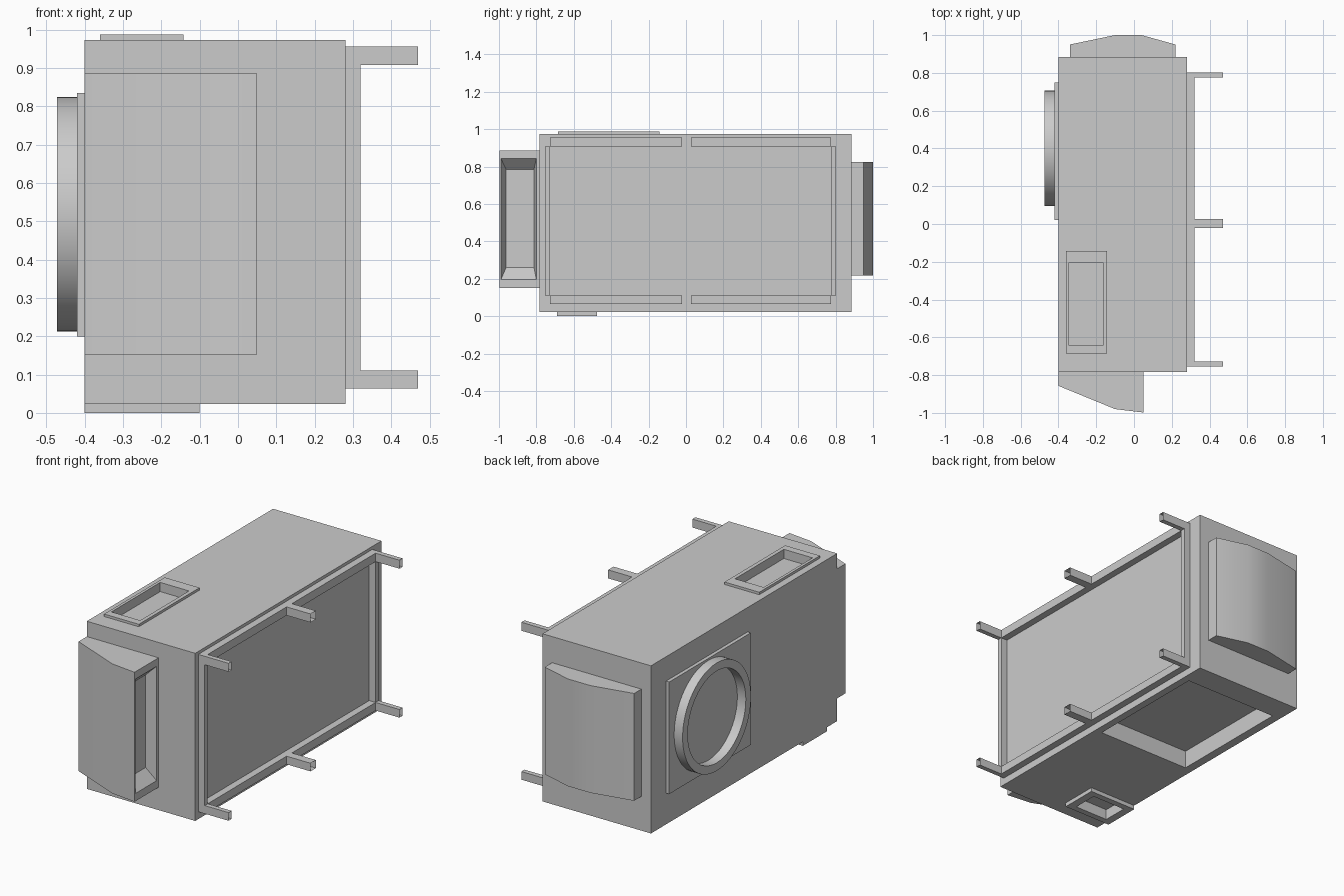
import bpy, bmesh, math
from mathutils import Vector, Matrix

if "Cube" in bpy.data.objects:
    bpy.data.objects.remove(bpy.data.objects["Cube"])


def finish(name, bm):
    bmesh.ops.recalc_face_normals(bm, faces=bm.faces[:])
    me = bpy.data.meshes.new(name)
    bm.to_mesh(me)
    bm.free()
    ob = bpy.data.objects.new(name, me)
    bpy.context.collection.objects.link(ob)
    return ob


def box(name, x0, x1, y0, y1, z0, z1, open_right=False):
    bm = bmesh.new()
    bmesh.ops.create_cube(bm, size=1)
    for v in bm.verts:
        v.co = (x1 if v.co.x > 0 else x0, y1 if v.co.y > 0 else y0, z1 if v.co.z > 0 else z0)
    if open_right:
        ends = [f for f in bm.faces if all(abs(v.co.x - x1) < 1e-5 for v in f.verts)]
        bmesh.ops.delete(bm, geom=ends, context='FACES_ONLY')
    return finish(name, bm)


def hood(name, profile, z0, z1):
    bm = bmesh.new()
    face = bm.faces.new([bm.verts.new((x, y, z0)) for x, y in profile])
    new = bmesh.ops.extrude_face_region(bm, geom=[face])['geom']
    bmesh.ops.translate(bm, vec=(0, 0, z1 - z0),
                        verts=[g for g in new if isinstance(g, bmesh.types.BMVert)])
    return finish(name, bm)


def smooth(ob):
    bpy.ops.object.select_all(action='DESELECT')
    ob.select_set(True)
    bpy.context.view_layer.objects.active = ob
    bpy.ops.object.shade_smooth_by_angle(angle=math.radians(30))


def cut(ob, cutter):
    cutter.hide_render = True
    cutter.hide_viewport = True
    m = ob.modifiers.new("cut", 'BOOLEAN')
    m.operation = 'DIFFERENCE'
    m.solver = 'EXACT'
    m.object = cutter


# main housing with the bottom cavity
body = box("housing", -0.40, 0.28, -0.783, 0.885, 0.023, 0.973)
cut(body, box("cavity_cutter", -0.35, 0.237, 0.013, 0.74, -0.1, 0.125))

# raised rims with recessed pockets on top and bottom
top = box("top_rim", -0.36, -0.142, -0.685, -0.142, 0.973, 0.987)
top_cut = box("top_pocket_cutter", -0.344, -0.164, -0.642, -0.205, 0.935, 1.1)
low = box("bottom_rim", -0.40, -0.10, -0.69, -0.475, 0.0, 0.023)
low_cut = box("bottom_pocket_cutter", -0.355, -0.145, -0.655, -0.51, -0.1, 0.06)
for rim, cutter in ((top, top_cut), (low, low_cut)):
    cut(rim, cutter)
    cut(body, cutter)

# front hood with a funnel opening on its right side
front = hood("front_hood", [(-0.40, -0.783), (-0.40, -0.857), (-0.10, -0.98),
                            (0.05, -0.998), (0.05, -0.783)], 0.152, 0.886)
smooth(front)
funnel = box("funnel_cutter", -0.01, 0.05, -0.99, -0.80, 0.195, 0.845)
for v in funnel.data.vertices:
    if v.co.x < 0:
        v.co.y = -0.962 if v.co.y < -0.9 else -0.813
        v.co.z = 0.26 if v.co.z < 0.5 else 0.785
    else:
        v.co.x = 0.051
cut(front, funnel)

# back hood
smooth(hood("back_hood", [(-0.34, 0.885), (-0.34, 0.95), (-0.10, 1.0), (0.04, 1.0),
                          (0.22, 0.95), (0.22, 0.885)], 0.217, 0.825))

# left side plate and round collar
box("side_plate", -0.42, -0.40, 0.02, 0.75, 0.20, 0.835)
bm = bmesh.new()
centre = Vector((0, 0.40, 0.518))
ring = [bm.verts.new((x, 0.40 + r, 0.518))
        for x, r in ((-0.42, 0.26), (-0.473, 0.26), (-0.473, 0.306), (-0.42, 0.306))]
edges = [bm.edges.new((ring[i], ring[(i + 1) % 4])) for i in range(4)]
bmesh.ops.spin(bm, geom=ring + edges, cent=centre, axis=(1, 0, 0),
               angle=2 * math.pi, steps=64)
bmesh.ops.remove_doubles(bm, verts=bm.verts[:], dist=1e-4)
smooth(finish("round_collar", bm))

# right side frame: upright posts, rails and open tube legs
for side, y0, y1 in (("front", -0.755, -0.728), ("back", 0.775, 0.803)):
    box(side + "_post", 0.28, 0.32, y0, y1, 0.11, 0.908)
for level, z0, z1 in (("lower", 0.064, 0.11), ("upper", 0.908, 0.956)):
    for side, y0, y1 in (("front", -0.728, -0.022), ("back", 0.026, 0.775)):
        box(f"{level}_{side}_rail", 0.28, 0.32, y0, y1, z0, z1)
    for side, y0, y1 in (("front", -0.755, -0.728), ("middle", -0.022, 0.026),
                         ("back", 0.775, 0.803)):
        box(f"{level}_{side}_leg", 0.28, 0.47, y0, y1, z0, z1, open_right=True)
